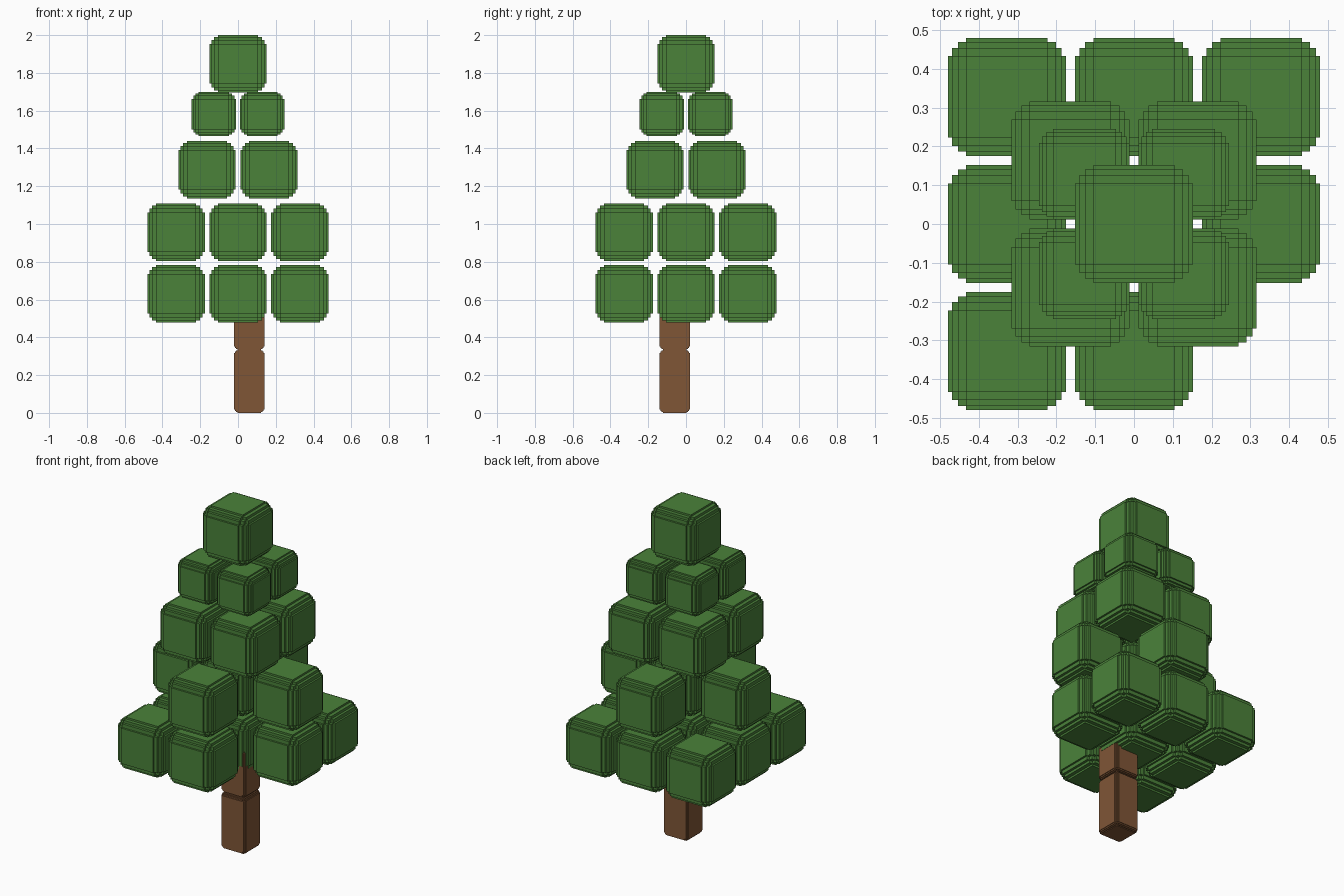
import bpy, bmesh
from itertools import product

cube = bpy.data.objects.get("Cube")
if cube:
    bpy.data.objects.remove(cube, do_unlink=True)


def make_material(name, rgb):
    mat = bpy.data.materials.new(name)
    mat.use_nodes = True
    color = (*rgb, 1.0)
    mat.diffuse_color = color
    mat.node_tree.nodes["Principled BSDF"].inputs["Base Color"].default_value = color
    return mat


LEAF = make_material("leaf green", (0.069, 0.223, 0.042))
BARK = make_material("bark brown", (0.216, 0.093, 0.037))

# How far each step of the stair-cut edges lies in from the outer face
STEPS = (0.0, 0.23, 0.55, 1.0)


def stepped_block(name, half, radius, mat):
    """Box mesh whose edges and corners are rounded off in small square steps."""
    levels = []
    for h in half:
        inner = [h - s * radius for s in STEPS]
        levels.append([-v for v in inner] + inner[::-1])

    def filled(cell):
        return sum(abs(i - 3) for i in cell) <= 3

    bm = bmesh.new()
    verts = {}

    def corner(key):
        if key not in verts:
            verts[key] = bm.verts.new([levels[a][key[a]] for a in range(3)])
        return verts[key]

    # Skin every boundary between a filled and an empty cell
    for cell in filter(filled, product(range(7), repeat=3)):
        for axis, side in product(range(3), (0, 1)):
            other = list(cell)
            other[axis] += 2 * side - 1
            if filled(other):
                continue
            u, v = (axis + 1) % 3, (axis + 2) % 3
            ring = []
            for du, dv in ((0, 0), (1, 0), (1, 1), (0, 1)):
                key = list(cell)
                key[axis] += side
                key[u] += du
                key[v] += dv
                ring.append(corner(tuple(key)))
            bm.faces.new(ring if side else ring[::-1])
    bmesh.ops.dissolve_limit(bm, angle_limit=0.01, verts=bm.verts[:], edges=bm.edges[:])
    mesh = bpy.data.meshes.new(name)
    bm.to_mesh(mesh)
    bm.free()
    mesh.materials.append(mat)
    return mesh


def place(name, mesh, location):
    obj = bpy.data.objects.new(name, mesh)
    obj.location = location
    bpy.context.collection.objects.link(obj)


large = stepped_block("large_leaf_block", (0.152,) * 3, 0.047, LEAF)
small = stepped_block("small_leaf_block", (0.117,) * 3, 0.036, LEAF)

# Trunk: two stacked posts, the upper one ending inside the foliage
for name, low, high in (("lower_trunk", 0.0, 0.335), ("upper_trunk", 0.335, 0.62)):
    post = stepped_block(name, (0.08, 0.08, (high - low) / 2), 0.017, BARK)
    place(name, post, (0.06, -0.06, (low + high) / 2))

# Two wide tiers: a square lacking one front corner, then a plus
GAP = 0.328
for x, y in product((-1, 0, 1), repeat=2):
    if (x, y) != (1, -1):
        place("bottom_tier_block", large, (x * GAP, y * GAP, 0.63))
    if x == 0 or y == 0:
        place("second_tier_block", large, (x * GAP, y * GAP, 0.957))

# Two narrow tiers of four blocks each
for x, y in product((-1, 1), repeat=2):
    place("third_tier_block", large, (x * 0.164, y * 0.164, 1.287))
    place("fourth_tier_block", small, (x * 0.128, y * 0.128, 1.582))

place("top_block", large, (0, 0, 1.848))
